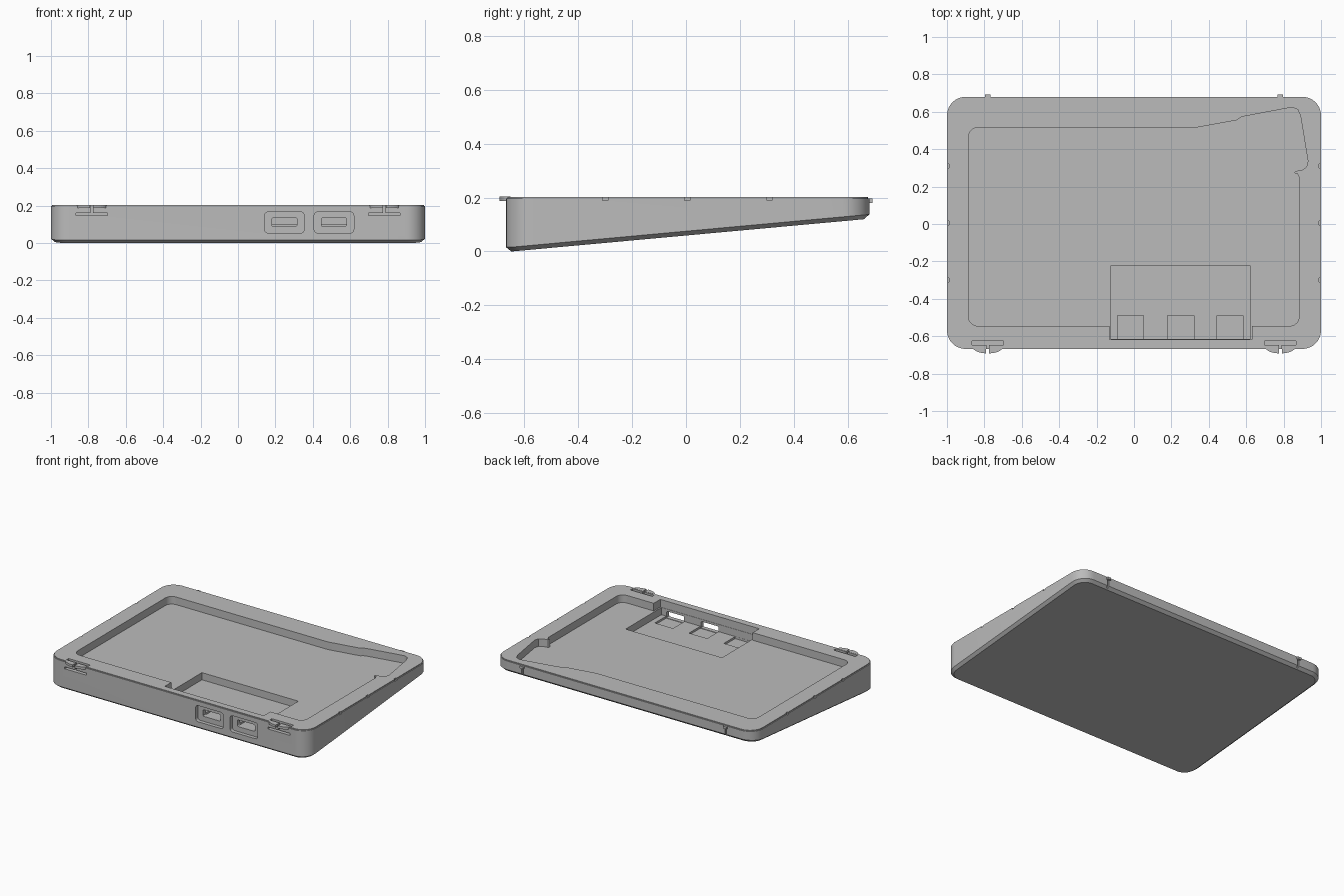
import bpy, bmesh, math

default = bpy.data.objects.get("Cube")
if default:
    bpy.data.objects.remove(default, do_unlink=True)

grey = bpy.data.materials.new("plain_grey")
grey.use_nodes = True
COLOUR = (0.5, 0.5, 0.5, 1)
grey.diffuse_color = COLOUR
grey.node_tree.nodes["Principled BSDF"].inputs["Base Color"].default_value = COLOUR

TOP = 0.203
FRONT, BACK = -0.668, 0.68


def rounded_rect(x0, x1, y0, y1, r, n=8):
    """Counter-clockwise rectangle outline with rounded corners."""
    pts = []
    corners = [(x1 - r, y1 - r), (x0 + r, y1 - r), (x0 + r, y0 + r), (x1 - r, y0 + r)]
    for k, (cx, cy) in enumerate(corners):
        for i in range(n + 1):
            a = math.pi / 2 * (k + i / n)
            pts.append((cx + r * math.cos(a), cy + r * math.sin(a)))
    return pts


def loft(name, rings):
    """Closed solid through rings of equal point count."""
    bm = bmesh.new()
    loops = [[bm.verts.new(p) for p in ring] for ring in rings]
    for a, b in zip(loops, loops[1:]):
        for i in range(len(a)):
            j = (i + 1) % len(a)
            bm.faces.new((a[i], a[j], b[j], b[i]))
    bm.faces.new(loops[0][::-1])
    bm.faces.new(loops[-1])
    bmesh.ops.recalc_face_normals(bm, faces=bm.faces)
    mesh = bpy.data.meshes.new(name)
    bm.to_mesh(mesh)
    bm.free()
    mesh.materials.append(grey)
    obj = bpy.data.objects.new(name, mesh)
    bpy.context.collection.objects.link(obj)
    return obj


def prism(name, outline, lo, hi, upright=True):
    """Extrude an outline along z, or along y when not upright."""
    if upright:
        return loft(name, [[(u, v, d) for u, v in outline] for d in (lo, hi)])
    return loft(name, [[(u, d, v) for u, v in outline] for d in (lo, hi)])


def block(name, x0, x1, y0, y1, z0, z1):
    return prism(name, [(x0, y0), (x1, y0), (x1, y1), (x0, y1)], z0, z1)


def select_only(obj):
    bpy.ops.object.select_all(action='DESELECT')
    obj.select_set(True)
    bpy.context.view_layer.objects.active = obj


def cut(target, cutter):
    mod = target.modifiers.new("cut", 'BOOLEAN')
    mod.operation = 'DIFFERENCE'
    mod.solver = 'EXACT'
    mod.object = cutter
    select_only(target)
    bpy.ops.object.modifier_apply(modifier=mod.name)
    bpy.data.objects.remove(cutter, do_unlink=True)


def underside(y):
    return max(0, (y + 0.648) * 0.0915)


# Wedge body: sloped base with chamfer, upright walls, thin stepped lip
def outline(inset):
    return rounded_rect(-1 + inset, 1 - inset, FRONT + inset, BACK - inset, 0.1 - inset)


base = [(x, y, underside(y)) for x, y in outline(0.02)]
chamfer = [(x, y, underside(y) + 0.016) for x, y in outline(0)]
shoulder = [(x, y, TOP - 0.006) for x, y in outline(0)]
step = [(x, y, TOP - 0.006) for x, y in outline(0.005)]
rim = [(x, y, TOP) for x, y in outline(0.005)]
tray = loft("tray_body", [base, chamfer, shoulder, step, rim])

# Shallow pocket with a bulge at the back corner
lower = rounded_rect(-0.885, 0.883, -0.545, 0.515, 0.05)
left_half = [p for p in lower if p[0] < 0]
right_front = [p for p in lower if p[0] > 0 and p[1] < 0]
bulge = [(0.883, 0.25), (0.873, 0.27), (0.855, 0.272), (0.865, 0.283), (0.90, 0.29),
         (0.922, 0.305), (0.93, 0.335), (0.89, 0.58), (0.875, 0.612), (0.845, 0.624),
         (0.59, 0.576), (0.57, 0.57), (0.55, 0.555), (0.33, 0.515)]
cut(tray, prism("pocket_cutter", left_half + right_front + bulge, 0.15, 0.3))
cut(tray, block("notch_cutter", -0.132, 0.63, -0.617, -0.5, 0.15, 0.31))

# Deep bay for the sockets, with three sunken squares
cut(tray, block("bay_cutter", -0.122, 0.62, -0.615, -0.222, 0.1, 0.29))
for x in (-0.018, 0.25, 0.513):
    cut(tray, block("seat_cutter", x - 0.07, x + 0.07, -0.614, -0.49, 0.086, 0.2))

# Socket openings in the front wall
for x in (0.248, 0.513):
    cut(tray, prism("recess_cutter", rounded_rect(x - 0.106, x + 0.106, 0.054, 0.166, 0.018, 4),
                    -0.75, -0.643, False))
    cut(tray, prism("hole_cutter", rounded_rect(x - 0.067, x + 0.067, 0.089, 0.135, 0.008, 3),
                    -0.7, -0.59, False))

for side in (-1, 1):
    x = side * 0.782
    # Slots that free the front clips
    cut(tray, block("clip_slot_cutter", x - 0.084, x + 0.084, -0.72, -0.626, 0.148, 0.162))
    cut(tray, block("clip_gap_cutter", x - 0.084, x + 0.084, -0.648, -0.625, 0.155, 0.3))
    cut(tray, block("clip_split_cutter", x - 0.006, x + 0.006, -0.73, -0.63, 0.157, 0.32))
    # Small notches along the side edges
    for y in (-0.3, 0.005, 0.31):
        cut(tray, block("edge_notch_cutter", side - 0.012, side + 0.012, y - 0.01, y + 0.01, 0.19, 0.3))
    # Back slit under each peg
    cut(tray, block("back_slit_cutter", x - 0.006, x + 0.006, BACK - 0.012, BACK + 0.02, 0.11, 0.19))

select_only(tray)
bpy.ops.object.shade_smooth_by_angle(angle=math.radians(30))

# Front clip tabs as split half-discs, and back pegs
for side, word in ((-1, "right"), (1, "left")):
    x = side * 0.782
    for half in (-1, 1):
        arc = [(x + half * 0.008, -0.652)]
        for i in range(9):
            a = math.acos(0.1) * i / 8
            arc.append((x + half * 0.08 * math.cos(a), -0.658 - 0.034 * math.sin(a)))
        prism(f"{word}_clip_tab_{'inner' if half == -side else 'outer'}", arc, 0.187, TOP + 0.001)
    block(f"{word}_back_peg", x - 0.014, x + 0.014, BACK - 0.01, BACK + 0.012, 0.18, 0.196)
